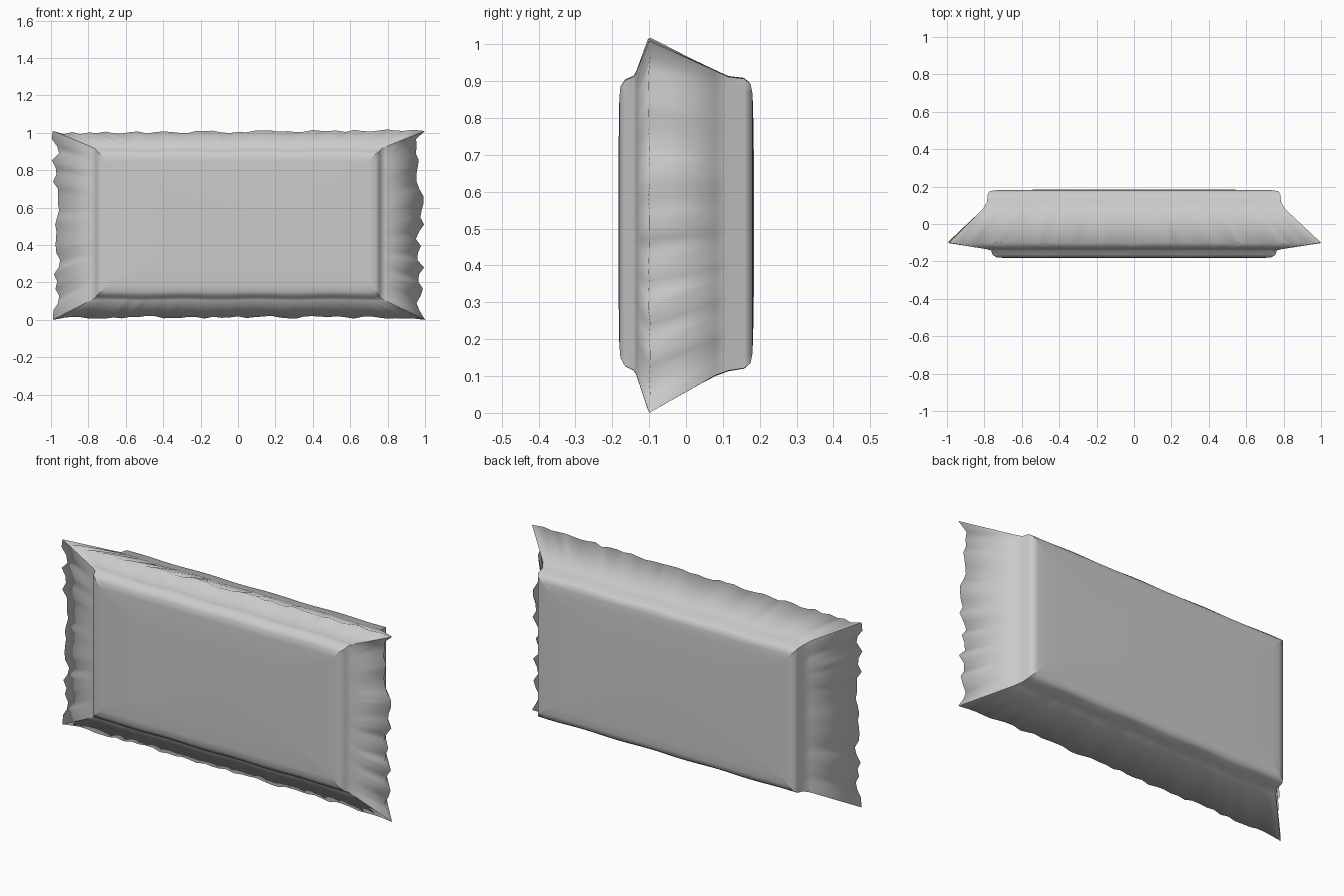
import bpy, bmesh, random
from math import sin, pi

random.seed(7)
if "Cube" in bpy.data.objects:
    bpy.data.objects.remove(bpy.data.objects["Cube"])

# One plain foil grey
foil = bpy.data.materials.new("foil_grey")
foil.use_nodes = True
GREY = (0.6, 0.6, 0.6, 1)
foil.diffuse_color = GREY
foil.node_tree.nodes["Principled BSDF"].inputs["Base Color"].default_value = GREY

LONG, SHORT = 44, 26          # segments along the long and short sides
CORNERS = (0, LONG, LONG + SHORT, 2 * LONG + SHORT)

# Cross-section from front to back: depth y, half width, bottom z, top z
FRONT = [(-0.181, 0.70, 0.185, 0.85), (-0.178, 0.735, 0.15, 0.885),
         (-0.165, 0.757, 0.128, 0.903), (-0.142, 0.763, 0.117, 0.913),
         (-0.135, 0.785, 0.105, 0.925)]
TIP = (-0.1, 0.975, 0.014, 1.005)
BACK = [(0.08, 0.808, 0.102, 0.928), (0.115, 0.787, 0.115, 0.912),
        (0.158, 0.782, 0.122, 0.907), (0.175, 0.772, 0.135, 0.893),
        (0.18, 0.745, 0.16, 0.868), (0.182, 0.70, 0.20, 0.83)]


def rectangle(y, half, low, high):
    """Points around a rectangle, with the side each one belongs to."""
    pts = []
    for i in range(LONG):
        pts.append(("bottom", -half + 2 * half * i / LONG, y, low))
    for i in range(SHORT):
        pts.append(("side", half, y, low + (high - low) * i / SHORT))
    for i in range(LONG):
        pts.append(("top", half - 2 * half * i / LONG, y, high))
    for i in range(SHORT):
        pts.append(("side", -half, y, high - (high - low) * i / SHORT))
    return pts


def torn(index, side, x, y, z):
    """Ragged torn edge of the flange."""
    if index in CORNERS:
        return (1.0 if x > 0 else -0.99), y, (0.0 if z < 0.5 else 1.01)
    if side == "side":
        x += (0.022 if x > 0 else -0.022) * random.uniform(-1.1, 1)
    elif side == "top":
        z += 0.009 * x + random.uniform(-0.006, 0.008)
    else:
        z += random.uniform(-0.008, 0.008)
    return x, y + random.uniform(-0.004, 0.004), z


def build_wrapper():
    bm = bmesh.new()
    rings = []
    for section in FRONT + [TIP] + BACK:
        ring = []
        for i, (side, x, y, z) in enumerate(rectangle(*section)):
            if section is TIP:
                x, y, z = torn(i, side, x, y, z)
            elif abs(y) < 0.17:       # slight softness in the foil walls
                z += 0.002 * sin(5 * pi * x)
            ring.append(bm.verts.new((x, y, z)))
        rings.append(ring)
    count = len(rings[0])
    for a, b in zip(rings, rings[1:]):
        for i in range(count):
            j = (i + 1) % count
            bm.faces.new((a[i], a[j], b[j], b[i]))
        # Mitred folds at the corners
        for c in CORNERS:
            bm.edges.get((a[c], b[c])).smooth = False
    # Front and back panels, gently pillowed
    for ring, sign in ((rings[0], -1), (rings[-1], 1)):
        inner = [bm.verts.new((v.co.x * 0.6, v.co.y + sign * 0.002,
                               0.515 + (v.co.z - 0.515) * 0.6)) for v in ring]
        for i in range(count):
            j = (i + 1) % count
            bm.faces.new((ring[i], ring[j], inner[j], inner[i]))
        bm.faces.new(inner)
    bmesh.ops.recalc_face_normals(bm, faces=bm.faces)
    for f in bm.faces:
        f.smooth = True
    mesh = bpy.data.meshes.new("flared_wrapper")
    bm.to_mesh(mesh)
    bm.free()
    mesh.materials.append(foil)
    obj = bpy.data.objects.new("flared_wrapper", mesh)
    bpy.context.collection.objects.link(obj)
    return obj


build_wrapper()
